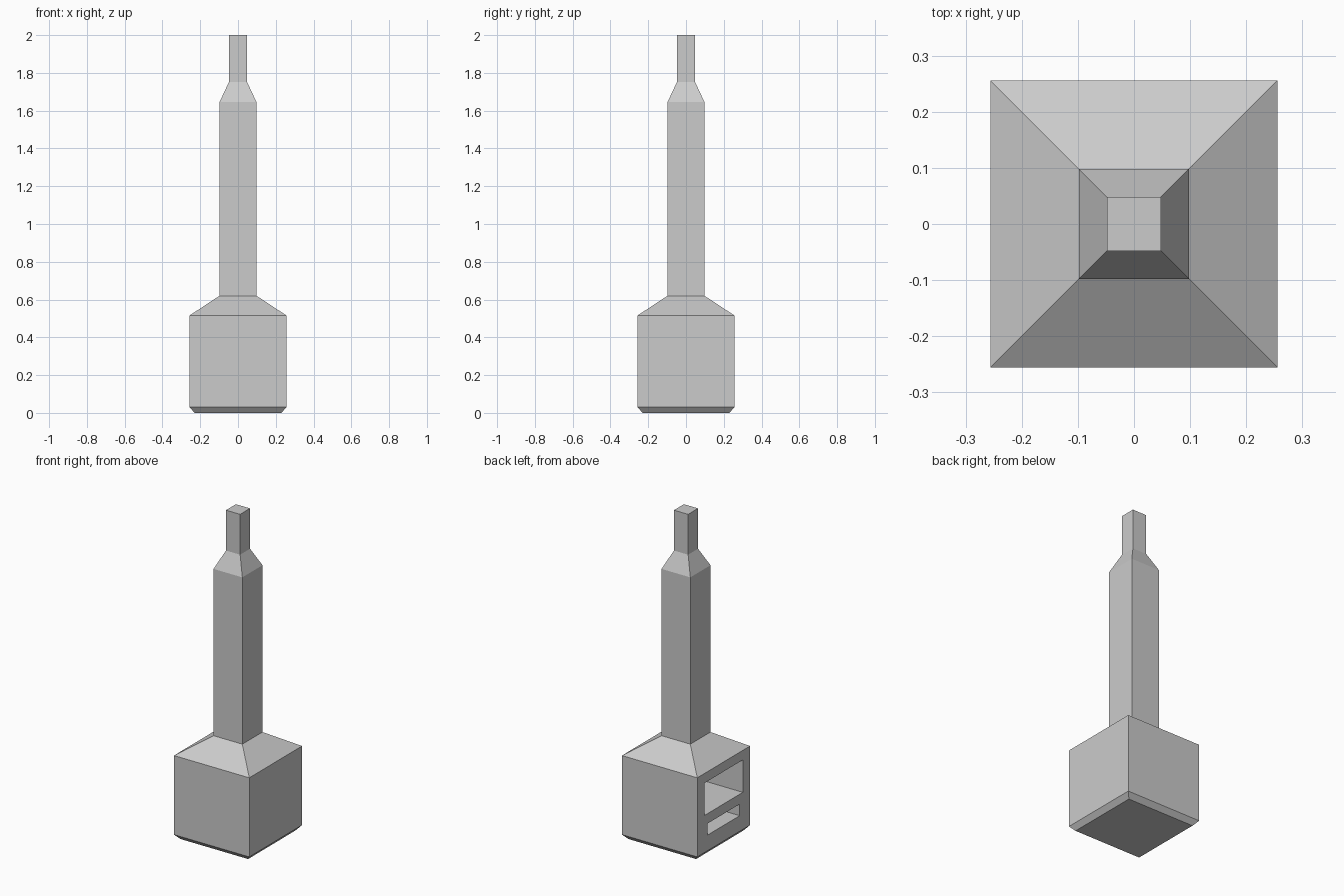
import bpy
import bmesh
from mathutils import Matrix, Vector

default = bpy.data.objects.get("Cube")
if default:
    bpy.data.objects.remove(default, do_unlink=True)

grey = bpy.data.materials.new("plain_grey")
grey.use_nodes = True
colour = (0.6, 0.6, 0.6, 1.0)
grey.diffuse_color = colour
grey.node_tree.nodes["Principled BSDF"].inputs["Base Color"].default_value = colour


def make_object(name, bm):
    bmesh.ops.recalc_face_normals(bm, faces=bm.faces)
    mesh = bpy.data.meshes.new(name)
    bm.to_mesh(mesh)
    bm.free()
    mesh.materials.append(grey)
    obj = bpy.data.objects.new(name, mesh)
    bpy.context.collection.objects.link(obj)
    return obj


def square_loft(name, profile):
    """Stack square rings of (half width, height) and cap both ends."""
    bm = bmesh.new()
    rings = [[bm.verts.new((sx * h, sy * h, z))
              for sx, sy in ((-1, -1), (1, -1), (1, 1), (-1, 1))]
             for h, z in profile]
    for low, high in zip(rings, rings[1:]):
        for i in range(4):
            j = (i + 1) % 4
            bm.faces.new((low[i], low[j], high[j], high[i]))
    bm.faces.new(rings[0])
    bm.faces.new(rings[-1])
    return make_object(name, bm)


def box(name, low, high):
    low, high = Vector(low), Vector(high)
    bm = bmesh.new()
    bmesh.ops.create_cube(bm, size=1, matrix=Matrix.Translation((low + high) / 2)
                          @ Matrix.Diagonal((*(high - low), 1)))
    return make_object(name, bm)


# Firebox with chamfered foot, sloped shoulder, tall chimney and narrow flue
fireplace = square_loft("fireplace_and_chimney", [
    (0.23, 0), (0.256, 0.03), (0.256, 0.516), (0.098, 0.62),
    (0.098, 1.645), (0.048, 1.752), (0.048, 2)])

# Fire opening and ash slot, both cut into the same side
for name, half, bottom, top in (("fire_opening", 0.186, 0.258, 0.457),
                                ("ash_slot", 0.156, 0.126, 0.197)):
    cutter = box(name + "_cutter", (-0.4, -half, bottom), (0.186, half, top))
    cutter.hide_render = True
    cut = fireplace.modifiers.new(name, "BOOLEAN")
    cut.operation = "DIFFERENCE"
    cut.solver = "EXACT"
    cut.object = cutter
    bpy.context.view_layer.objects.active = fireplace
    bpy.ops.object.modifier_apply(modifier=cut.name)
    bpy.data.objects.remove(cutter, do_unlink=True)
